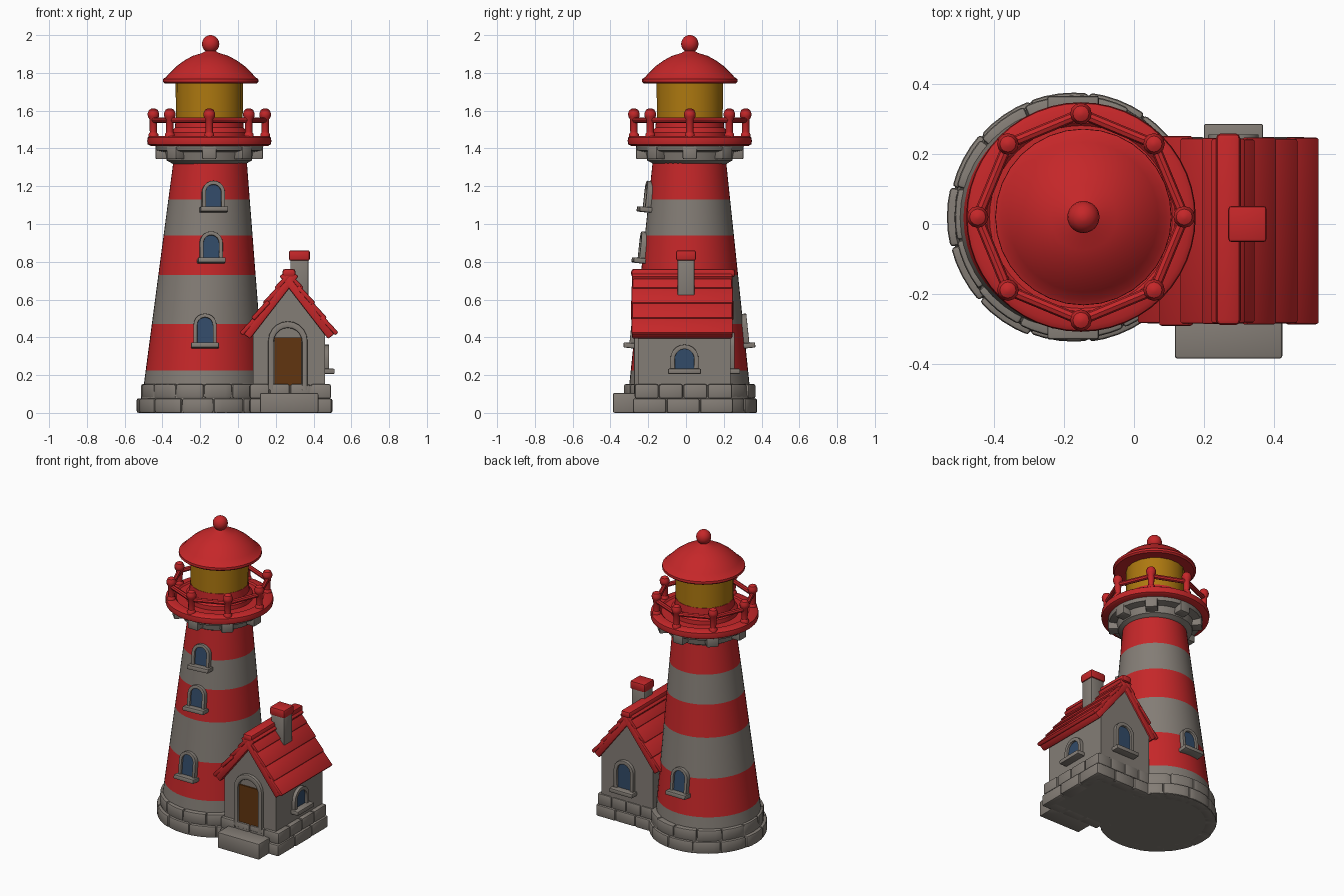
import bpy, bmesh, random
from math import pi, sin, cos, radians
from mathutils import Matrix, Vector

if "Cube" in bpy.data.objects:
    bpy.data.objects.remove(bpy.data.objects["Cube"])

random.seed(4)
T, R = Matrix.Translation, Matrix.Rotation


def material(name, rgb):
    m = bpy.data.materials.new(name)
    m.diffuse_color = (*rgb, 1)
    m.use_nodes = True
    m.node_tree.nodes["Principled BSDF"].inputs["Base Color"].default_value = m.diffuse_color
    return m


RED = material("red paint", (0.56, 0.02, 0.022))
STONE = material("warm grey stone", (0.23, 0.205, 0.18))
LAMP = material("amber lamp", (0.42, 0.19, 0.005))
GLASS = material("blue glass", (0.032, 0.07, 0.14))
WOOD = material("brown wood", (0.12, 0.036, 0.005))


def finish(name, bm, mats, bevel=0, rule=None):
    bmesh.ops.recalc_face_normals(bm, faces=bm.faces[:])
    if bevel:
        sharp = [e for e in bm.edges if e.calc_face_angle(0) > 0.6]
        bmesh.ops.bevel(bm, geom=sharp, offset=bevel, segments=2, profile=0.5,
                        affect='EDGES', clamp_overlap=True)
    bm.normal_update()
    for f in bm.faces:
        f.smooth = True
        if rule:
            f.material_index = rule(f.calc_center_median())
    for e in bm.edges:
        e.smooth = e.calc_face_angle(0) < radians(35)
    me = bpy.data.meshes.new(name)
    bm.to_mesh(me)
    bm.free()
    for m in mats:
        me.materials.append(m)
    ob = bpy.data.objects.new(name, me)
    bpy.context.collection.objects.link(ob)
    return ob


def add_box(bm, center, size, M=Matrix()):
    bmesh.ops.create_cube(bm, size=1, matrix=M @ T(center) @ Matrix.Diagonal((*size, 1)))


def add_lathe(bm, profile, cx, cy, n, shift=lambda z: 0):
    rings = [[bm.verts.new((cx + shift(z) + r * cos(2 * pi * i / n), cy + r * sin(2 * pi * i / n), z))
              for i in range(n)] for r, z in profile]
    for a, b in zip(rings, rings[1:]):
        for i in range(n):
            j = (i + 1) % n
            bm.faces.new((a[i], a[j], b[j], b[i]))
    bm.faces.new(rings[0])
    bm.faces.new(rings[-1])


def add_prism(bm, pts, y0, y1, M=Matrix(), hole=None):
    """Extrude an x-z outline along y; with a hole outline it becomes a frame."""
    def loop(p, y):
        return [bm.verts.new(M @ Vector((x, y, z))) for x, z in p]
    n = len(pts)
    a, b = loop(pts, y0), loop(pts, y1)
    loops = [a, b]
    if hole:
        loops += [loop(hole, y1), loop(hole, y0), a]
    else:
        bm.faces.new(a)
        bm.faces.new(b)
    for p, q in zip(loops, loops[1:]):
        for i in range(n):
            j = (i + 1) % n
            bm.faces.new((p[i], p[j], q[j], q[i]))


def arch(w, h, z0=0.0, n=10):
    r = w / 2
    return [(-r, z0)] + [(-r * cos(pi * i / n), h - r + r * sin(pi * i / n)) for i in range(n + 1)] + [(r, z0)]


def window(name, M, w, h, t=0.02):
    """Arched frame, glass plate and sill; -y is outwards, origin at bottom centre."""
    inner = arch(w - 2 * t, h - t, 0.005)
    bm = bmesh.new()
    add_prism(bm, arch(w, h), 0.04, -0.022, M, inner)
    finish(name + "_frame", bm, [STONE], 0.005)
    bm = bmesh.new()
    add_prism(bm, inner, 0.0, -0.008, M)
    finish(name + "_glass", bm, [GLASS])
    bm = bmesh.new()
    add_box(bm, (0, -0.012, -0.005), (w + 0.025, 0.08, 0.028), M)
    finish(name + "_sill", bm, [STONE], 0.006)


# --- tower: tapered, slightly leaning, striped by height
CX, CY = -0.178, 0.018
lean = lambda z: (z - 0.23) * 0.0275
radius = lambda z: 0.31 - 0.105 * (z - 0.23)
stripes = [0.225, 0.47, 0.73, 0.94, 1.13, 1.325]
bm = bmesh.new()
add_lathe(bm, [(radius(z), z) for z in [0.1] + stripes], CX, CY, 48, lean)
finish("striped_tower", bm, [STONE, RED], rule=lambda c: sum(c.z > s for s in stripes) % 2)

# --- tower foundation: solid core and two courses of curved stones
BX, BY = -0.172, 0.02
bm = bmesh.new()
add_lathe(bm, [(0.352, 0), (0.335, 0.142)], BX, BY, 40)
finish("tower_foundation_core", bm, [STONE])
bm = bmesh.new()
for z0, z1, ro, n, turn in ((0, 0.077, 0.361, 13, 0), (0.077, 0.152, 0.346, 14, 0.2)):
    for k in range(n):
        a0, a1 = (2 * pi * (k + e) / n + turn for e in (0.008, 0.992))
        rr = ro + random.uniform(-0.006, 0.004)
        angles = [a0 + (a1 - a0) * i / 4 for i in range(5)]
        outline = [(rr * cos(a), rr * sin(a)) for a in angles] + \
                  [(0.28 * cos(a), 0.28 * sin(a)) for a in reversed(angles)]
        # prism is made along y, then stood upright
        add_prism(bm, outline, -z0, -z1, T((BX, BY, 0)) @ R(pi / 2, 4, 'X') @ Matrix.Scale(-1, 4, (0, 1, 0))
                  @ Matrix.Scale(-1, 4, (0, 1, 0)) @ Matrix.Scale(-1, 4, (0, 0, 1))
                  @ Matrix.Scale(-1, 4, (0, 1, 0)) @ Matrix.Scale(-1, 4, (0, 1, 0)))
for v in bm.verts:
    v.co.z = abs(v.co.z)
finish("tower_foundation_stones", bm, [STONE], 0.01)

# --- tower windows
for name, z, az, h in (("lower_window", 0.36, 0.0, 0.165), ("middle_window", 0.81, 0.08, 0.15),
                       ("upper_window", 1.08, 0.11, 0.148), ("rear_window", 0.36, pi, 0.165)):
    M = T((CX + lean(z), CY, z)) @ R(az, 4, 'Z') @ T((0, -radius(z), 0)) @ R(-0.105, 4, 'X')
    window(name, M, 0.122, h)

# --- corbel and brackets under the gallery
GX, GY = -0.152, 0.02
bm = bmesh.new()
add_lathe(bm, [(0.19, 1.315), (0.205, 1.325), (0.225, 1.335), (0.235, 1.38), (0.28, 1.39), (0.288, 1.42)], GX, GY, 40)
finish("corbel_ring", bm, [STONE])
bm = bmesh.new()
for k in range(8):
    add_box(bm, (0.235, 0, 1.378), (0.1, 0.075, 0.07), T((GX, GY, 0)) @ R(k * pi / 4, 4, 'Z'))
finish("corbel_brackets", bm, [STONE], 0.008)

# --- gallery deck with lantern plinth
bm = bmesh.new()
add_lathe(bm, [(0.31, 1.413), (0.326, 1.422), (0.329, 1.44), (0.326, 1.458), (0.312, 1.467), (0.27, 1.467),
               (0.262, 1.458), (0.205, 1.458), (0.203, 1.485), (0.182, 1.51), (0.178, 1.558)], GX, GY, 48)
finish("gallery_deck", bm, [RED])

# --- railing: eight posts joined by straight rails
bm = bmesh.new()
spots = [(GX + 0.296 * cos(k * pi / 4), GY + 0.296 * sin(k * pi / 4)) for k in range(8)]
for x, y in spots:
    add_lathe(bm, [(0.026, 1.455), (0.026, 1.475), (0.019, 1.485), (0.021, 1.555), (0.029, 1.567),
                   (0.031, 1.585), (0.023, 1.604), (0.008, 1.612)], x, y, 12)
finish("railing_posts", bm, [RED])
bm = bmesh.new()
for k in range(8):
    a, b = Vector((*spots[k], 1.55)), Vector((*spots[(k + 1) % 8], 1.55))
    bmesh.ops.create_cone(bm, cap_ends=True, segments=8, radius1=0.015, radius2=0.015, depth=(b - a).length,
                          matrix=T((a + b) / 2) @ (b - a).to_track_quat('Z', 'Y').to_matrix().to_4x4())
finish("railing_rails", bm, [RED])

# --- lantern and domed roof with ball finial
bm = bmesh.new()
add_lathe(bm, [(0.177, 1.555), (0.178, 1.76)], GX, GY, 18)
finish("lantern", bm, [LAMP])
bm = bmesh.new()
ball = [(0.046 * sin(a), 1.953 - 0.047 * cos(a)) for a in [pi * i / 10 for i in range(2, 10)]]
add_lathe(bm, [(0.17, 1.748), (0.243, 1.744), (0.253, 1.753), (0.252, 1.768), (0.238, 1.776), (0.215, 1.802),
               (0.18, 1.836), (0.14, 1.865), (0.095, 1.89), (0.045, 1.905)] + ball + [(0.006, 2.0)], -0.145, GY, 32)
finish("lantern_roof", bm, [RED])

# --- house foundation: core, stones on three sides, doorstep
bm = bmesh.new()
add_box(bm, (0.28, -0.015, 0.072), (0.4, 0.5, 0.144))
finish("house_foundation_core", bm, [STONE])
bm = bmesh.new()
for z, g, n in ((0.038, 0.0, 3), (0.114, 0.007, 4)):
    x0, x1, y0, y1 = 0.06, 0.497 - g, -0.28 + g, 0.25 - g
    for k in range(n):
        w, d = (x1 - x0) / n, (y1 - y0) / n
        for y in (y0 + 0.04, y1 - 0.04):
            add_box(bm, (x0 + w * (k + 0.5), y, z), (w - 0.004, 0.08 + random.uniform(-0.006, 0.004), 0.076))
        add_box(bm, (x1 - 0.04, y0 + d * (k + 0.5), z), (0.08 + random.uniform(-0.004, 0.006), d - 0.004, 0.076))
finish("house_foundation_stones", bm, [STONE], 0.01)
bm = bmesh.new()
add_box(bm, (0.271, -0.318, 0.053), (0.308, 0.136, 0.106))
finish("doorstep", bm, [STONE], 0.008)

# --- house walls with gables
HX = 0.27
bm = bmesh.new()
add_prism(bm, [(0.08, 0.1), (0.46, 0.1), (0.46, 0.44), (HX, 0.69), (0.08, 0.44)], -0.255, 0.235)
finish("house_walls", bm, [STONE])

# --- house roof: backing slab and overlapping courses, mirrored
for side, s in (("right", 1), ("left", -1)):
    M = T((HX, -0.02, 0.75)) @ Matrix.Scale(s, 4, (1, 0, 0)) @ R(radians(52.3), 4, 'Y')
    bm = bmesh.new()
    add_box(bm, (0.2, 0, -0.035), (0.42, 0.53, 0.042), M)
    for i in range(4):
        add_box(bm, (0, 0, 0), (0.125, 0.536 + random.uniform(-0.012, 0.008), 0.024),
                M @ T((0.055 + 0.1 * i, 0, -0.008)) @ R(radians(-5), 4, 'Y'))
    finish(side + "_house_roof", bm, [RED], 0.007)
bm = bmesh.new()
add_box(bm, (HX, -0.015, 0.74), (0.07, 0.55, 0.045))
finish("roof_ridge", bm, [RED], 0.015)

# --- chimney
bm = bmesh.new()
add_box(bm, (0.325, 0, 0.7), (0.096, 0.09, 0.22))
finish("chimney", bm, [STONE], 0.006)
bm = bmesh.new()
add_box(bm, (0.325, 0, 0.833), (0.11, 0.104, 0.055))
finish("chimney_cap", bm, [RED], 0.01)

# --- door with arched stone surround
M = T((0.264, -0.255, 0.12))
bm = bmesh.new()
add_prism(bm, arch(0.208, 0.365), 0.03, -0.02, M, arch(0.15, 0.33))
finish("door_surround", bm, [STONE], 0.006)
bm = bmesh.new()
add_box(bm, (0, -0.004, 0.14), (0.144, 0.009, 0.28), M)
finish("door", bm, [WOOD])

# --- house windows
window("house_side_window", T((0.46, -0.008, 0.225)) @ R(pi / 2, 4, 'Z'), 0.15, 0.137, 0.024)
window("house_rear_window", T((0.285, 0.235, 0.225)) @ R(pi, 4, 'Z'), 0.145, 0.2, 0.024)
